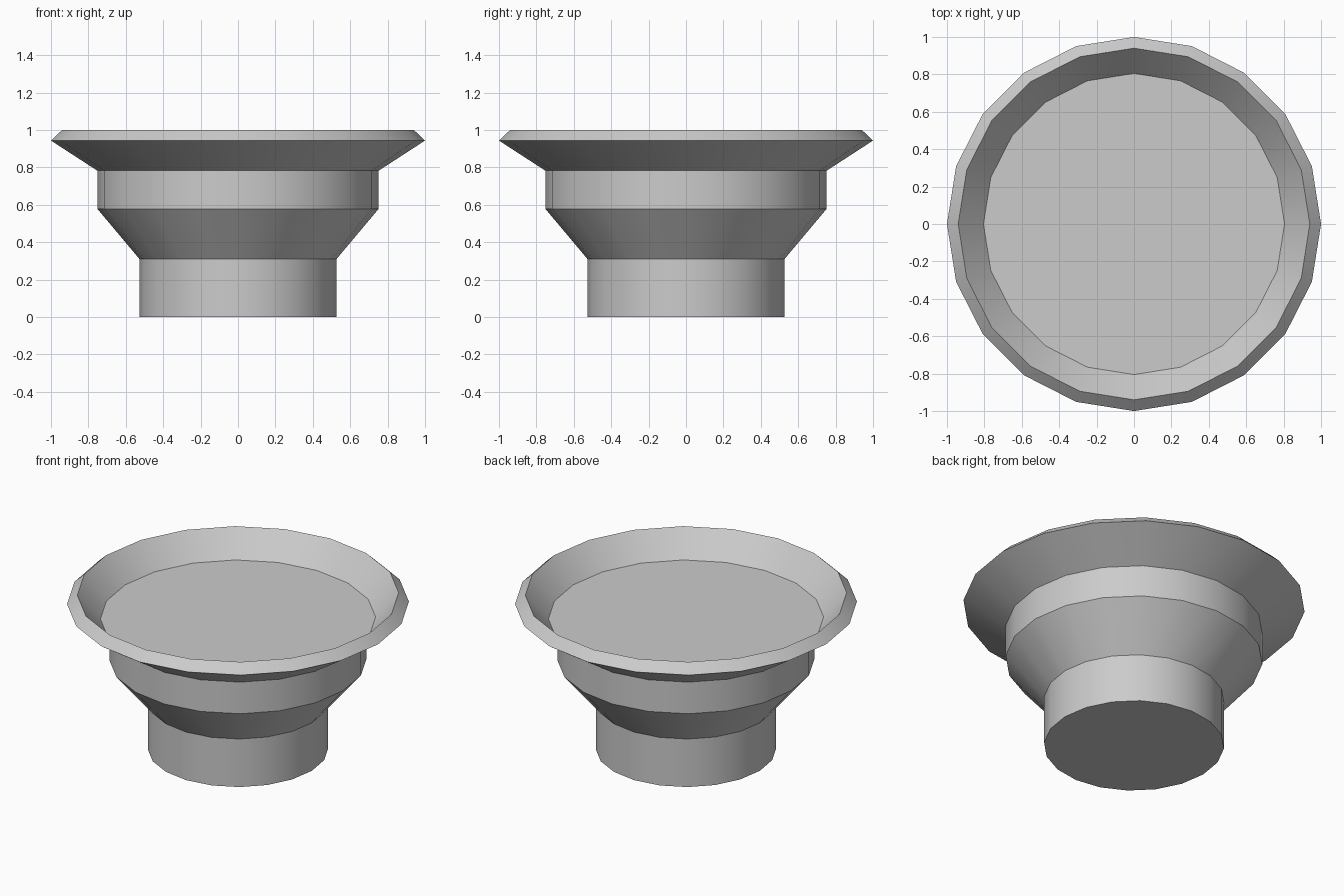
import bpy, bmesh, math

if "Cube" in bpy.data.objects:
    bpy.data.objects.remove(bpy.data.objects["Cube"])

SIDES = 20

# Outer profile from base to rim, then down the inside to the recessed floor (radius, height)
PROFILE = [
    (0.527, 0.0), (0.527, 0.31),      # base collar
    (0.752, 0.578), (0.752, 0.782),   # flared middle and upper collar
    (1.0, 0.943), (0.94, 1.0),        # wide flare and bevelled rim
    (0.805, 0.845),                   # inner wall
]


def lathe(name, profile, sides):
    bm = bmesh.new()
    rings = []
    for r, z in profile:
        angles = [2 * math.pi * i / sides for i in range(sides)]
        rings.append([bm.verts.new((r * math.cos(a), r * math.sin(a), z)) for a in angles])
    for low, high in zip(rings, rings[1:]):
        for i in range(sides):
            j = (i + 1) % sides
            bm.faces.new((low[i], low[j], high[j], high[i]))
    # Flat bottom and recessed floor
    bm.faces.new(rings[0][::-1])
    bm.faces.new(rings[-1])
    mesh = bpy.data.meshes.new(name)
    bm.to_mesh(mesh)
    bm.free()
    obj = bpy.data.objects.new(name, mesh)
    bpy.context.collection.objects.link(obj)
    return obj


dish = lathe("flared_dish", PROFILE, SIDES)
bpy.context.view_layer.objects.active = dish
dish.select_set(True)
bpy.ops.object.shade_smooth_by_angle(angle=math.radians(30))
